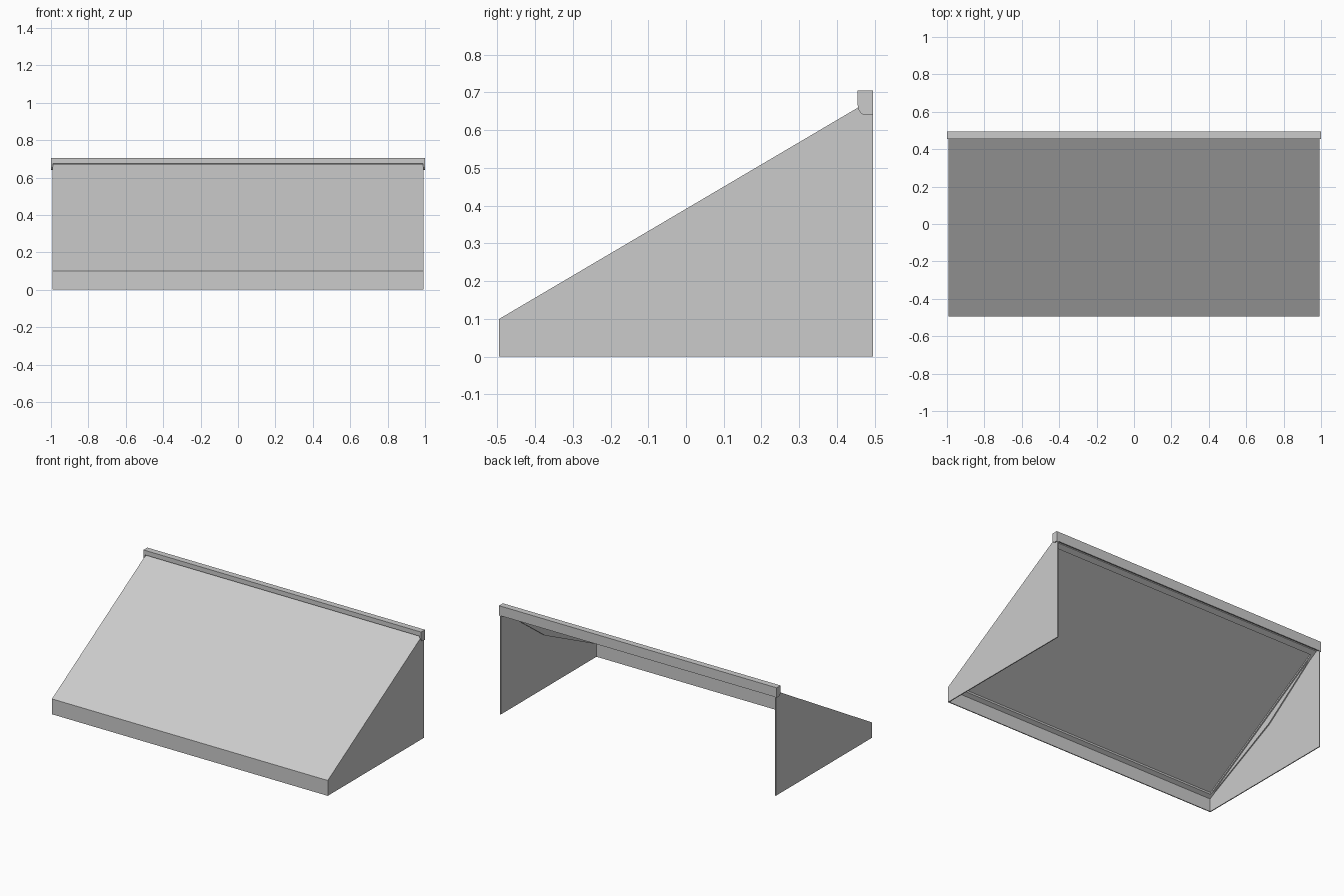
import bpy
import bmesh

default = bpy.data.objects.get("Cube")
if default:
    bpy.data.objects.remove(default, do_unlink=True)

grey = bpy.data.materials.new("light grey metal")
grey.use_nodes = True
colour = (0.6, 0.6, 0.6, 1)
grey.diffuse_color = colour
for node in grey.node_tree.nodes:
    if node.type == 'BSDF_PRINCIPLED':
        node.inputs["Base Color"].default_value = colour

FRONT, BACK, SIDE, WALL = -0.495, 0.495, 0.993, 0.006


def slope(y, drop=0.0):
    """Point on the sloping top, lowered by drop."""
    return (y, 0.1 + 0.589 * (y - FRONT) - drop)


def prism(name, profile, x0, x1):
    """Extrude a y-z outline along x."""
    bm = bmesh.new()
    face = bm.faces.new([bm.verts.new((x0, y, z)) for y, z in profile])
    new = bmesh.ops.extrude_face_region(bm, geom=[face])["geom"]
    verts = [v for v in new if isinstance(v, bmesh.types.BMVert)]
    bmesh.ops.translate(bm, verts=verts, vec=(x1 - x0, 0, 0))
    bmesh.ops.recalc_face_normals(bm, faces=bm.faces)
    mesh = bpy.data.meshes.new(name)
    bm.to_mesh(mesh)
    bm.free()
    mesh.materials.append(grey)
    obj = bpy.data.objects.new(name, mesh)
    bpy.context.collection.objects.link(obj)
    return obj


def sloped_strip(name, y0, y1, top, bottom, x0, x1):
    """Strip that follows the slope between two depths below it."""
    outline = [slope(y0, top), slope(y1, top), slope(y1, bottom), slope(y0, bottom)]
    return prism(name, outline, x0, x1)


# Sheet shell, open at the back and underneath
sloped_strip("sloping_top", FRONT, 0.475, 0, 0.008, -SIDE, SIDE)
prism("front_panel", [(FRONT, 0), slope(FRONT), slope(FRONT + WALL), (FRONT + WALL, 0)], -SIDE, SIDE)

# Rails under the front and back of the slope
sloped_strip("front_rail", FRONT + WALL, FRONT + 0.03, 0.004, 0.02, -SIDE, SIDE)
sloped_strip("back_rail", 0.44, 0.47, 0.004, 0.02, -SIDE, SIDE)

# Side walls, side rails, folding stays and cap ends
wall = [(FRONT, 0), slope(FRONT), slope(0.46), (BACK, 0.67), (BACK, 0)]
stay = [slope(-0.46, 0.01), slope(0.42, 0.01), slope(0.4, 0.025), slope(0.05, 0.075), slope(-0.44, 0.025)]
cap_end = [(0.455, 0.705), (BACK, 0.705), (BACK, 0.64), (0.472, 0.64), (0.463, 0.645), (0.457, 0.655), (0.455, 0.665)]
for label, s in (("left", 1), ("right", -1)):
    prism(label + "_wall", wall, s * SIDE, s * (SIDE - WALL))
    sloped_strip(label + "_rail", FRONT + 0.01, 0.46, 0.004, 0.02, s * 0.99, s * 0.97)
    prism(label + "_stay", stay, s * 0.985, s * 0.978)
    prism(label + "_cap_end", cap_end, s, s * 0.99)

# Cap along the top edge: a bar with a deeper plate at the back
prism("cap_bar", [(0.455, 0.705), (BACK, 0.705), (BACK, 0.675), (0.455, 0.675)], -0.995, 0.995)
prism("cap_back_plate", [(0.487, 0.7), (BACK, 0.7), (BACK, 0.642), (0.487, 0.642)], -0.995, 0.995)
